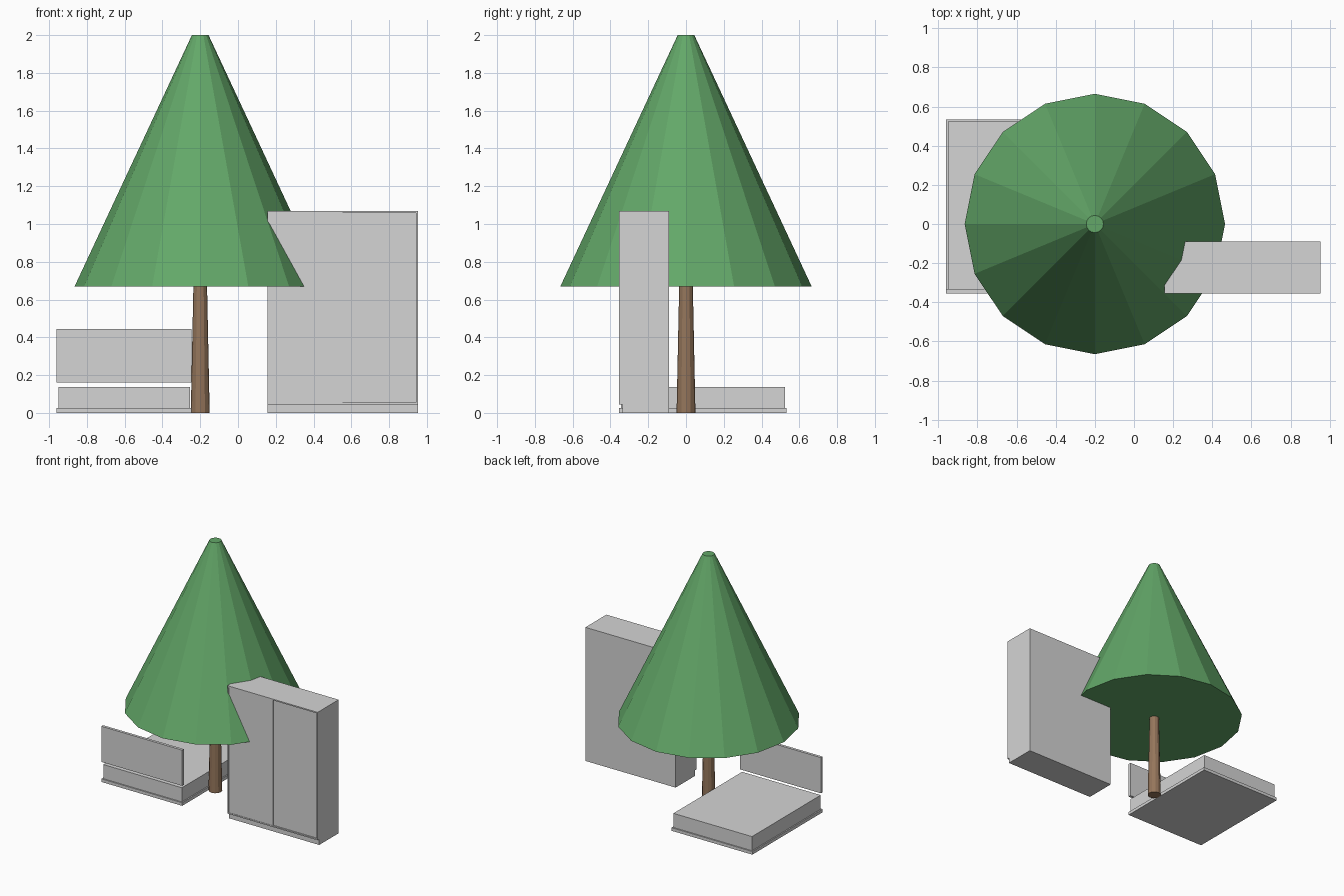
import bpy

if "Cube" in bpy.data.objects:
    bpy.data.objects.remove(bpy.data.objects["Cube"])


def material(name, rgb):
    m = bpy.data.materials.new(name)
    m.diffuse_color = (*rgb, 1)
    m.use_nodes = True
    m.node_tree.nodes["Principled BSDF"].inputs["Base Color"].default_value = m.diffuse_color
    return m


GREY = material("light grey", (0.66, 0.66, 0.66))
GREEN = material("leaf green", (0.125, 0.39, 0.14))
BROWN = material("bark brown", (0.30, 0.18, 0.105))


def box(name, x, y, z, mat=GREY):
    """Box from (min, max) ranges on each axis."""
    bpy.ops.mesh.primitive_cube_add(size=1, location=[sum(r) / 2 for r in (x, y, z)])
    ob = bpy.context.object
    ob.name = name
    ob.scale = [r[1] - r[0] for r in (x, y, z)]
    bpy.ops.object.transform_apply(location=False, rotation=False, scale=True)
    ob.data.materials.append(mat)


def taper(name, sides, r_bottom, r_top, z, mat):
    """Flat-sided truncated cone on the tree axis."""
    bpy.ops.mesh.primitive_cone_add(vertices=sides, radius1=r_bottom, radius2=r_top,
                                    depth=z[1] - z[0], location=(-0.2, 0, sum(z) / 2))
    ob = bpy.context.object
    ob.name = name
    ob.data.materials.append(mat)


# Tree
taper("tree_trunk", 12, 0.05, 0.036, (0, 0.68), BROWN)
taper("tree_foliage", 16, 0.665, 0.044, (0.67, 2.0), GREEN)

# Bed with a floating headboard
box("bed_base", (-0.96, -0.245), (-0.355, 0.533), (0, 0.025))
box("mattress", (-0.95, -0.255), (-0.345, 0.523), (0.025, 0.138))
box("headboard", (-0.96, -0.245), (-0.355, -0.333), (0.16, 0.445))

# Wardrobe: recessed plinth, carcass, thin frame and two sliding doors
X0, X1, FRONT, TOP = 0.155, 0.953, -0.355, 1.068
box("wardrobe_plinth", (X0, X1), (-0.335, -0.09), (0, 0.045))
box("wardrobe_body", (X0, X1), (-0.335, -0.09), (0.045, TOP))
for side, x in (("left", X0), ("right", X1 - 0.01)):
    box(f"wardrobe_{side}_frame", (x, x + 0.01), (FRONT, -0.335), (0.045, TOP))
for level, z in (("bottom", 0.045), ("top", TOP - 0.01)):
    box(f"wardrobe_{level}_frame", (X0 + 0.01, X1 - 0.01), (FRONT, -0.335), (z, z + 0.01))
MID = (X0 + X1) / 2
box("wardrobe_left_door", (X0 + 0.01, MID), (-0.352, -0.335), (0.055, TOP - 0.01))
box("wardrobe_right_door", (MID, X1 - 0.01), (-0.345, -0.335), (0.055, TOP - 0.01))
